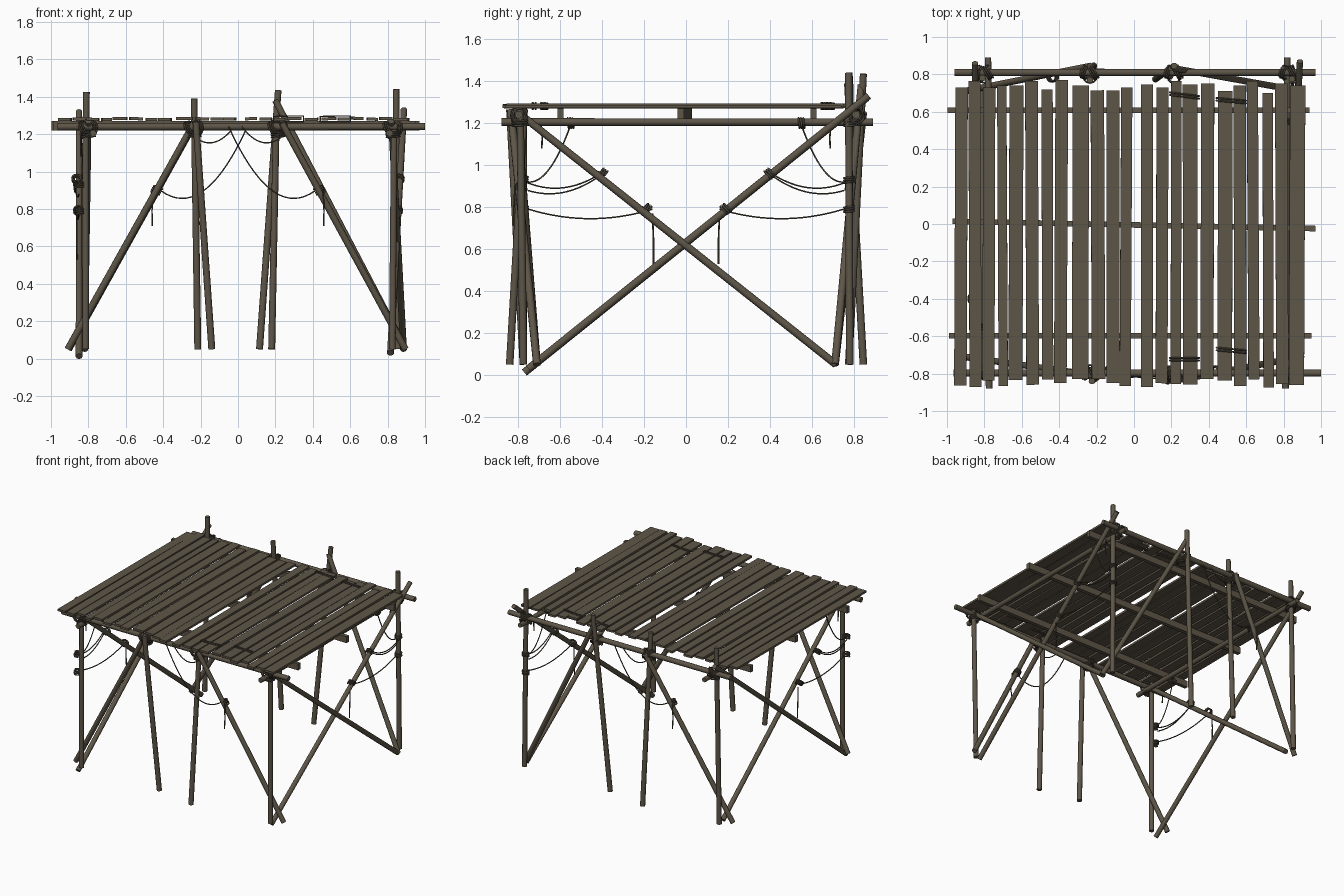
import bpy, bmesh, math, random
from mathutils import Vector, Matrix

random.seed(4)


def material(name, rgb):
    m = bpy.data.materials.new(name)
    m.diffuse_color = (*rgb, 1)
    return m


WOOD = material("weathered wood", (0.112, 0.092, 0.064))
ROPE = material("dark rope", (0.085, 0.070, 0.050))


def add(name, data, mat):
    ob = bpy.data.objects.new(name, data)
    bpy.context.collection.objects.link(ob)
    data.materials.append(mat)
    return ob


def pole(name, a, b, r=0.0185):
    """Round pole between two points, slightly thinner at the top."""
    a, b = Vector(a), Vector(b)
    d = b - a
    bm = bmesh.new()
    mat = Matrix.Translation((a + b) / 2) @ d.to_track_quat('Z', 'Y').to_matrix().to_4x4()
    bmesh.ops.create_cone(bm, cap_ends=True, segments=10, radius1=r, radius2=r * 0.95,
                          depth=d.length, matrix=mat)
    for f in bm.faces:
        f.smooth = len(f.verts) == 4
    me = bpy.data.meshes.new(name)
    bm.to_mesh(me)
    bm.free()
    return add(name, me, WOOD)


def board(name, size, loc, rot=(0, 0, 0)):
    bm = bmesh.new()
    bmesh.ops.create_cube(bm, size=1)
    for v in bm.verts:
        v.co = Vector((v.co.x * size[0], v.co.y * size[1], v.co.z * size[2]))
    me = bpy.data.meshes.new(name)
    bm.to_mesh(me)
    bm.free()
    ob = add(name, me, WOOD)
    ob.location, ob.rotation_euler = loc, rot
    return ob


def rope(name, pts, r=0.004, closed=False):
    cu = bpy.data.curves.new(name, 'CURVE')
    cu.dimensions = '3D'
    cu.bevel_depth, cu.bevel_resolution = r, 1
    cu.use_fill_caps = True
    sp = cu.splines.new('POLY')
    sp.points.add(len(pts) - 1)
    for p, q in zip(sp.points, pts):
        p.co = (*q, 1)
    sp.use_cyclic_u = closed
    return add(name, cu, ROPE)


def hang(name, a, b, sag, n=18):
    """Rope sagging between two points."""
    a, b = Vector(a), Vector(b)
    rope(name, [a.lerp(b, i / n) - Vector((0, 0, 4 * sag * (i / n) * (1 - i / n)))
                for i in range(n + 1)])


def coil(name, c, axis, radius, turns=3, r=0.005):
    """Lashing wound around an axis."""
    q = Vector(axis).to_track_quat('Z', 'Y')
    n = turns * 12
    rope(name, [Vector(c) + q @ Vector((radius * math.cos(i * math.pi / 6),
                                        radius * math.sin(i * math.pi / 6),
                                        (i / n - 0.5) * turns * 0.011)) for i in range(n + 1)], r)


# Corner posts: front ones stop below the deck, back ones rise above it
pole("front_left_post", (-0.815, -0.775, 0.05), (-0.815, -0.775, 1.27))
pole("front_right_post", (0.825, -0.775, 0.05), (0.835, -0.79, 1.27))
pole("back_right_post", (0.855, 0.78, 0.05), (0.845, 0.775, 1.44))
pole("back_left_post", (-0.835, 0.78, 0.05), (-0.81, 0.78, 1.425))

# Middle posts
pole("front_mid_left_post", (-0.14, -0.775, 0.05), (-0.225, -0.84, 1.265))
pole("front_mid_right_post", (0.18, -0.84, 0.05), (0.205, -0.77, 1.265))
pole("back_mid_right_post", (0.115, 0.775, 0.05), (0.215, 0.845, 1.435))
pole("back_mid_left_post", (-0.215, 0.845, 0.05), (-0.235, 0.77, 1.39))

# Diagonal braces on the front and back
pole("front_left_brace", (-0.91, -0.71, 0.05), (-0.235, -0.805, 1.26))
pole("front_right_brace", (0.895, -0.71, 0.05), (0.235, -0.835, 1.26))
pole("back_left_brace", (-0.905, 0.71, 0.05), (-0.235, 0.845, 1.25))
pole("back_right_brace", (0.895, 0.71, 0.05), (0.2, 0.835, 1.38))

# Crossed braces on the sides
pole("right_rising_brace", (0.815, -0.75, 0.03), (0.887, 0.87, 1.33))
pole("right_falling_brace", (0.885, 0.715, 0.05), (0.82, -0.825, 1.27))
pole("left_rising_brace", (-0.85, -0.77, 0.012), (-0.85, 0.86, 1.32))
pole("left_falling_brace", (-0.82, 0.715, 0.05), (-0.8, -0.825, 1.27))

# Horizontal beams
pole("front_beam", (-0.965, -0.797, 1.24), (1.0, -0.797, 1.24), 0.02)
pole("back_beam", (-0.96, 0.81, 1.24), (0.97, 0.81, 1.24), 0.02)
pole("left_beam", (-0.775, -0.88, 1.205), (-0.78, 0.89, 1.205))
pole("right_beam", (0.81, -0.88, 1.205), (0.82, 0.89, 1.205))

# Joists under the planks
board("front_joist", (1.94, 0.028, 0.05), (-0.02, -0.598, 1.245))
board("middle_joist", (1.94, 0.03, 0.05), (0, -0.005, 1.245), (0, 0, -0.02))
board("back_joist", (1.935, 0.028, 0.05), (-0.03, 0.608, 1.245))

# Deck planks: centre x, width, back end
planks = [(-.925, .067, .73), (-.85, .065, .765), (-.776, .065, .73), (-.703, .05, .74),
          (-.631, .075, .74), (-.545, .068, .765), (-.463, .06, .72), (-.39, .068, .77),
          (-.286, .088, .74), (-.193, .072, .715), (-.112, .07, .715), (-.043, .06, .73),
          (.069, .064, .745), (.15, .064, .73), (.225, .056, .765), (.3, .078, .745),
          (.392, .07, .75), (.487, .078, .71), (.567, .066, .74), (.637, .06, .765),
          (.717, .056, .7), (.79, .066, .75), (.872, .082, .74)]
for x, w, end in planks:
    start = random.uniform(-0.875, -0.825)
    board("deck_plank", (w, end - start, 0.016),
          (x, (end + start) / 2, 1.28 + random.uniform(-0.002, 0.005)),
          (0, random.uniform(-0.03, 0.03), random.uniform(-0.006, 0.006)))

# Rope loops binding pairs of planks
for x0, x1, y, slope in [(.19, .35, .69, -.02), (.44, .6, .66, -.015),
                         (.19, .35, -.73, 0), (.44, .6, -.675, -.015)]:
    for dy in (0, 0.014):
        rope("plank_binding", [(x0, y + dy, 1.266), (x0, y + dy, 1.295), (x1, y + dy + slope, 1.297),
                               (x1, y + dy + slope, 1.266)], 0.005, True)

# Lashings at the joints
for sy, by in ((-1, -0.797), (1, 0.81)):
    for x in (-0.8, -0.235, 0.215, 0.83):
        coil("post_lashing", (x, sy * 0.79, 1.2), (0, 0, 1), 0.036)
        coil("cross_lashing", (x + 0.02, by, 1.235), (1, 0.5, 0), 0.036)
        coil("brace_lashing", (x - 0.025, by, 1.235), (1, -0.4, 0.4), 0.034)

# Hanging ropes, repeated on the opposite side by a half turn
for s in (1, -1):
    def P(x, y, z):
        return Vector((s * x, s * y, z))
    # Front and back swags
    hang("long_swag", P(-0.05, -0.82, 1.24), P(0.44, -0.80, 0.92), 0.19)
    hang("short_swag", P(0.02, -0.82, 1.24), P(0.25, -0.83, 1.2), 0.065)
    coil("brace_wrap", P(0.435, -0.785, 0.9), P(-0.66, -0.125, 1.21), 0.024, 4)
    rope("loose_end", [P(0.455, -0.815, 0.9), P(0.46, -0.82, 0.79), P(0.458, -0.82, 0.71)])
    # Side swags between the corner post and the diagonal brace
    hang("side_swag", P(0.85, 0.755, 0.88), P(0.875, 0.39, 0.965), 0.05)
    hang("side_swag", P(0.865, 0.765, 0.92), P(0.88, 0.40, 0.965), 0.05)
    hang("side_swag", P(0.85, 0.75, 0.79), P(0.86, 0.16, 0.79), 0.045)
    hang("side_swag", P(0.845, 0.755, 0.92), P(0.825, 0.55, 1.19), 0.075)
    for z in (0.93, 0.79):
        coil("post_wrap", P(0.848, 0.777, z), (0, 0, 1), 0.024, 3)
    for y in (0.4, 0.19):
        coil("side_wrap", P(0.845 + y * 0.044, y, 0.64 + y * 0.8), P(0.04, 0.78, 0) + Vector((0, 0, 0.62)),
             0.024, 3)
    rope("side_loose_end", [P(0.86, 0.16, 0.77), P(0.862, 0.155, 0.65), P(0.86, 0.155, 0.53)])
    rope("beam_loose_end", [P(0.84, 0.69, 1.2), P(0.842, 0.685, 1.13), P(0.84, 0.687, 1.08)])
    coil("beam_wrap", P(0.818, 0.55, 1.2), (0, 1, 0), 0.024, 3)
